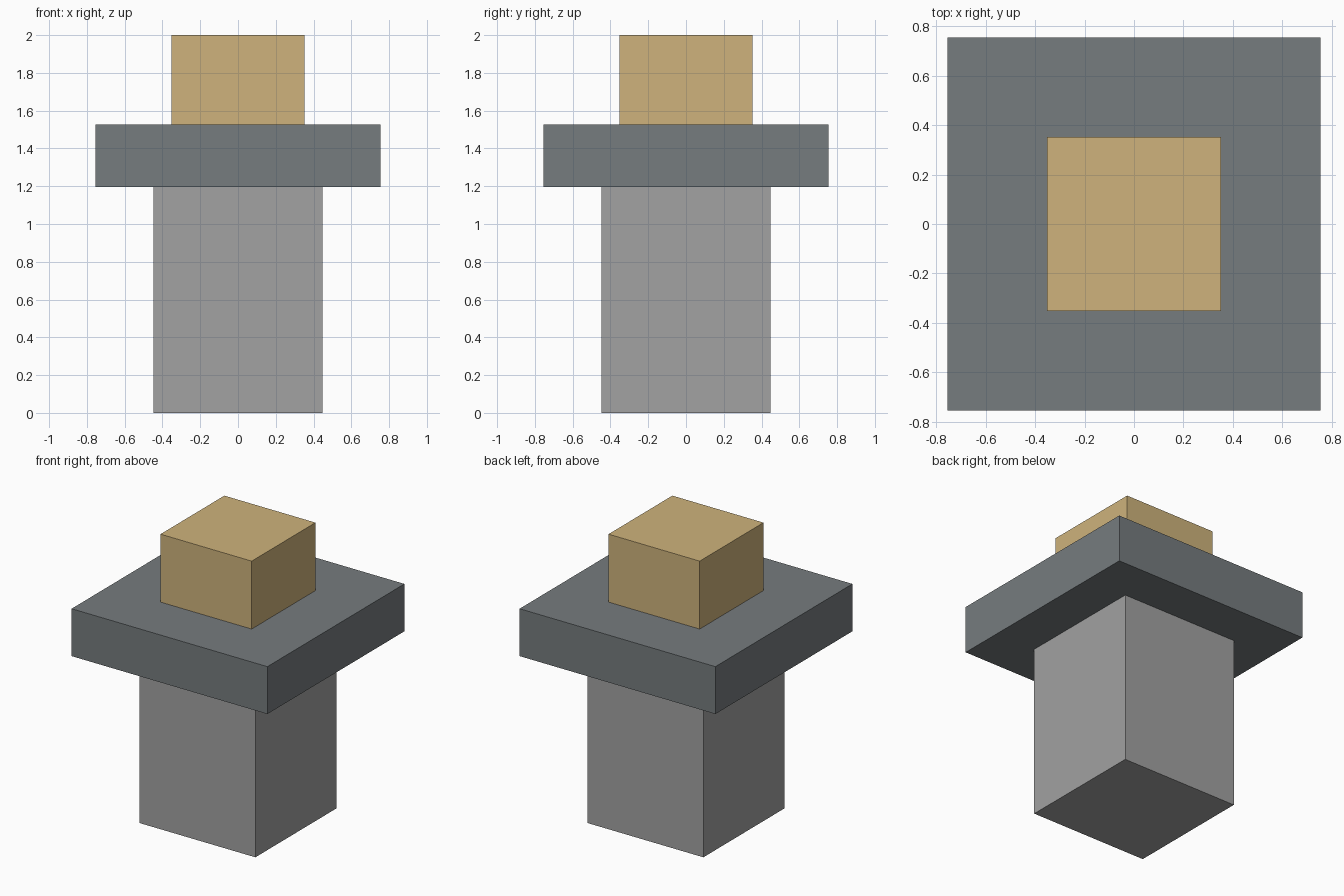
import bpy

if "Cube" in bpy.data.objects:
    bpy.data.objects.remove(bpy.data.objects["Cube"])


def material(name, rgb):
    mat = bpy.data.materials.new(name)
    mat.diffuse_color = (*rgb, 1.0)
    mat.use_nodes = True
    mat.node_tree.nodes["Principled BSDF"].inputs["Base Color"].default_value = mat.diffuse_color
    return mat


def square_block(name, width, z_bottom, z_top, mat):
    """Square block centred on the z axis between two heights."""
    height = z_top - z_bottom
    bpy.ops.mesh.primitive_cube_add(size=1, location=(0, 0, z_bottom + height / 2))
    obj = bpy.context.object
    obj.name = name
    obj.scale = (width, width, height)
    bpy.ops.object.transform_apply(location=False, rotation=False, scale=True)
    obj.data.materials.append(mat)
    return obj


light_grey = material("light_grey", (0.36, 0.36, 0.36))
dark_grey = material("dark_grey", (0.18, 0.20, 0.21))
tan = material("tan", (0.62, 0.45, 0.20))

# Pillar, overhanging slab and top block
square_block("pillar", 0.894, 0.0, 1.197, light_grey)
square_block("slab", 1.508, 1.197, 1.527, dark_grey)
square_block("top_block", 0.702, 1.527, 2.0, tan)
